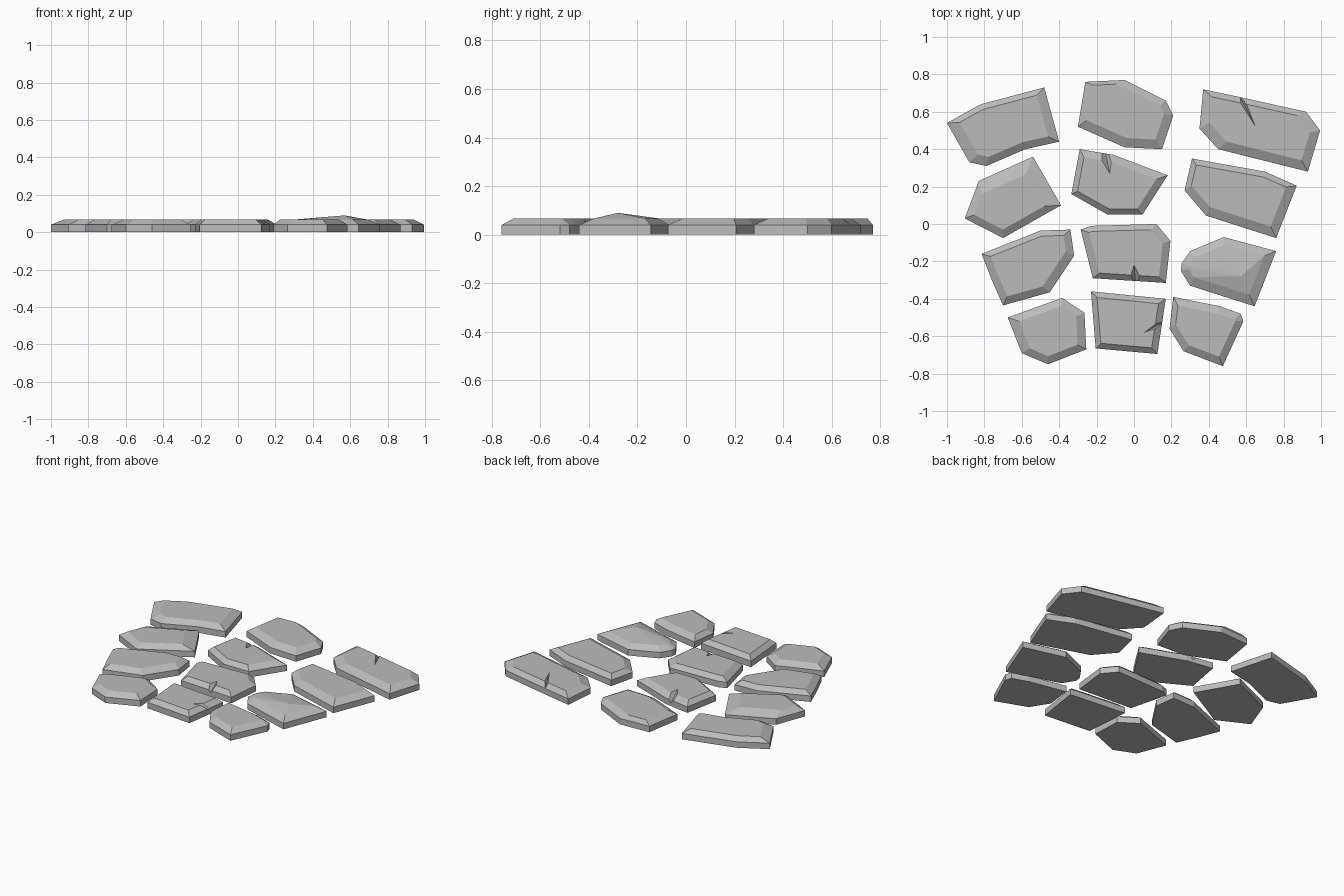
import bpy
import bmesh
from mathutils import Vector
from mathutils.geometry import intersect_line_line_2d, normal

WALL_TOP = 0.04
SLAB_TOP = 0.067

default_cube = bpy.data.objects.get("Cube")
if default_cube:
    bpy.data.objects.remove(default_cube, do_unlink=True)

stone_grey = bpy.data.materials.new("stone grey")
stone_grey.use_nodes = True
grey = (0.5, 0.5, 0.5, 1)
stone_grey.diffuse_color = grey
shader = next(n for n in stone_grey.node_tree.nodes if n.type == 'BSDF_PRINCIPLED')
shader.inputs["Base Color"].default_value = grey
shader.inputs["Roughness"].default_value = 0.9


def link_mesh(name, bm):
    bmesh.ops.recalc_face_normals(bm, faces=bm.faces)
    mesh = bpy.data.meshes.new(name)
    bm.to_mesh(mesh)
    bm.free()
    mesh.materials.append(stone_grey)
    obj = bpy.data.objects.new(name, mesh)
    bpy.context.collection.objects.link(obj)
    return obj


def inset_outline(points, widths):
    """Move every edge of an anticlockwise outline inwards by its own width."""
    lines = []
    for i, a in enumerate(points):
        b = points[(i + 1) % len(points)]
        along = (b - a).normalized()
        shift = Vector((-along.y, along.x)) * widths[i]
        lines.append((a + shift, along))
    inner = []
    for i, (p, d) in enumerate(lines):
        q, e = lines[i - 1]
        cross = d.x * e.y - d.y * e.x
        if abs(cross) < 0.05:
            inner.append(p)
        else:
            gap = q - p
            inner.append(p + d * ((gap.x * e.y - gap.y * e.x) / cross))
    return inner


def ring(bm, points, z):
    return [bm.verts.new((p.x, p.y, z)) for p in points]


def stone(name, outline, peak=None):
    """Slab from (x, y, bevel width of the next edge), all in hundredths."""
    points = [Vector((x, y)) / 100 for x, y, w in outline]
    inner = inset_outline(points, [w / 100 for x, y, w in outline])
    bm = bmesh.new()
    rings = [ring(bm, points, 0), ring(bm, points, WALL_TOP), ring(bm, inner, SLAB_TOP)]
    bm.faces.new(rings[0][::-1])
    for low, high in zip(rings, rings[1:]):
        for i in range(len(low)):
            j = (i + 1) % len(low)
            bm.faces.new((low[i], low[j], high[j], high[i]))
    cap = bm.faces.new(rings[-1])
    if peak:
        crown = bmesh.ops.poke(bm, faces=[cap])["verts"][0]
        crown.co = peak
    return link_mesh(name, bm)


def chip(obj, tip, mouth, half_width, floor):
    """Cut a tapering crack from the rim (mouth) to a point on the top (tip)."""
    tip, mouth = Vector(tip), Vector(mouth)
    along = (mouth - tip).normalized()
    side = Vector((-along.y, along.x)) * half_width
    bm = bmesh.new()
    corners = [bm.verts.new((*tip, SLAB_TOP)),
               bm.verts.new((*(mouth + side), SLAB_TOP + 0.02)),
               bm.verts.new((*(mouth - side), SLAB_TOP + 0.02)),
               bm.verts.new((*mouth, floor))]
    for skip in corners:
        bm.faces.new([c for c in corners if c is not skip])
    cutter = link_mesh("crack_cutter", bm)
    cutter.hide_render = True
    cut = obj.modifiers.new("crack", 'BOOLEAN')
    cut.operation = 'DIFFERENCE'
    cut.solver = 'EXACT'
    cut.object = cutter
    # Bake the cut so the cutter can go
    graph = bpy.context.evaluated_depsgraph_get()
    baked = bpy.data.meshes.new_from_object(obj.evaluated_get(graph))
    obj.modifiers.clear()
    obj.data = baked
    bpy.data.objects.remove(cutter, do_unlink=True)


# Back row
stone("back_right_stone", [(-100, 54, 6), (-88, 33, 5), (-79, 31, 4), (-58, 40, 4),
                           (-40, 44, 5), (-48, 73, 3), (-82, 64, 3)])
stone("back_middle_stone", [(-26, 76, 4), (-30, 52, 5), (-5, 41, 5), (15, 40, 5),
                            (21, 58, 4), (17, 66, 4), (-5, 77, 2)])
back_left = stone("back_left_stone", [(37, 72, 5), (35, 51, 6), (45, 40, 5), (93, 28, 5),
                                      (99.5, 50, 5), (92, 60, 3), (56, 68, 3)])
chip(back_left, (0.65, 0.52), (0.555, 0.705), 0.03, 0.035)

# Second row
stone("second_right_stone", [(-54, 36, 7), (-83, 23, 4), (-90.5, 3, 4), (-70, -7.5, 4),
                             (-39, 10, 8)])
second_middle = stone("second_middle_stone", [(-29, 40, 3), (-33.5, 16, 3), (-14, 5, 3),
                                              (4.5, 5, 4), (18, 26, 4), (-11, 37, 4)])
chip(second_middle, (-0.13, 0.27), (-0.16, 0.42), 0.07, 0.0)
stone("second_left_stone", [(31, 35, 3), (27, 18, 4.5), (38.5, 4.5, 5), (76, -7.5, 5),
                            (87, 20.5, 3), (70, 28, 3)])

# Third row, with one raised stone
stone("third_right_stone", [(-81.5, -16, 4), (-76, -30, 4), (-70, -43.5, 4), (-45, -36.5, 5),
                            (-32, -17, 4), (-34, -3, 3), (-50, -3.5, 3)])
third_middle = stone("third_middle_stone", [(-28.5, -3, 4), (-22, -29, 3), (17, -31.5, 4),
                                            (19.5, -9, 4), (12, 0, 3), (-23, -1, 3)])
chip(third_middle, (0.0, -0.22), (0.01, -0.33), 0.06, 0.01)
stone("third_left_stone", [(25.5, -21, 4), (25, -25, 4), (30, -33, 5), (64.5, -44, 5),
                           (76, -14.5, 4), (48, -7, 4), (30, -14.5, 4)], peak=(0.57, -0.28, 0.09))

# Front row
stone("front_right_stone", [(-67.5, -50, 5), (-60, -69, 4), (-46, -75, 4), (-25.5, -67, 4.5),
                            (-26.5, -47.5, 4), (-38.5, -39.5, 4)])
front_middle = stone("front_middle_stone", [(-23, -36, 3), (-20.5, -66.5, 3), (12.5, -69.5, 3.5),
                                            (17, -40, 3)])
chip(front_middle, (0.055, -0.58), (0.17, -0.52), 0.03, 0.02)
stone("front_left_stone", [(21, -39, 3), (19, -56, 4), (26.5, -68, 4), (47.5, -76, 4),
                           (58.5, -52, 4), (57, -48, 4), (46, -44, 4)])
